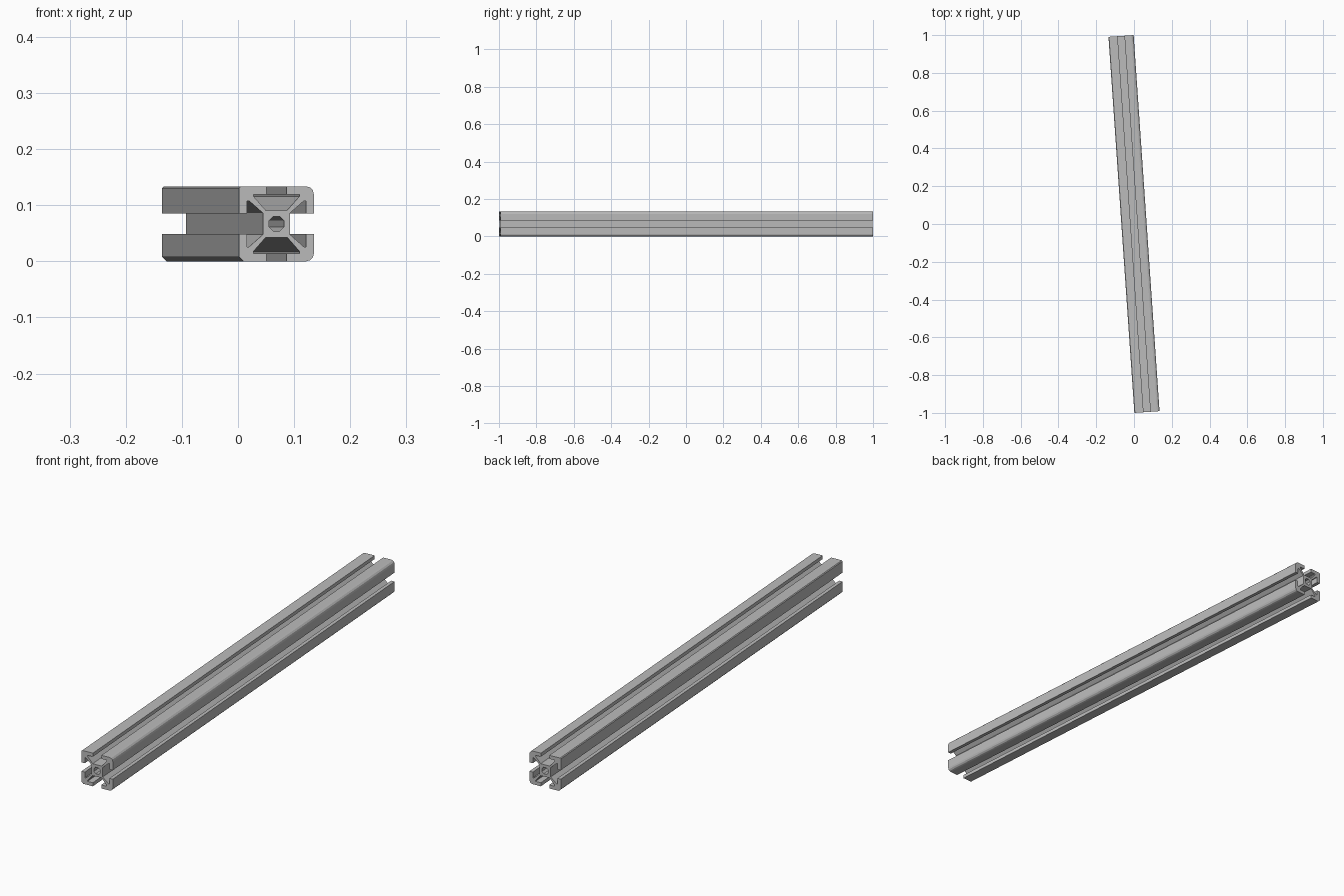
import bpy
import bmesh
from math import sin, cos, pi, radians
from mathutils import Matrix, Vector

if "Cube" in bpy.data.objects:
    bpy.data.objects.remove(bpy.data.objects["Cube"], do_unlink=True)

HALF = 0.0668      # half the width of the square section
LENGTH = 1.9956
TILT = radians(3.94)

aluminium = bpy.data.materials.new("aluminium_grey")
aluminium.use_nodes = True
GREY = (0.5, 0.5, 0.5, 1)
aluminium.diffuse_color = GREY
aluminium.node_tree.nodes["Principled BSDF"].inputs["Base Color"].default_value = GREY


def arc(cx, cy, r, start, end, steps):
    return [(cx + r * cos(start + (end - start) * i / steps),
             cy + r * sin(start + (end - start) * i / steps))
            for i in range(steps + 1)]


# One T-slot: mouth, lip, undercut and floor, from right to middle
half_slot = [(0.018, HALF), (0.018, 0.0525), (0.041, 0.0525),
             (0.041, 0.049), (0.019, 0.024)]
slot = half_slot + [(-x, y) for x, y in reversed(half_slot)]

# Corners: top left, bottom left, bottom right, top right
corners = [(0.003, 1), (0.008, 1), (0.014, 3), (0.014, 3)]

# Four slots and four corners make the outer outline
outline = []
for k, (radius, steps) in enumerate(corners):
    c = HALF - radius
    turn = Matrix.Rotation(k * pi / 2, 2)
    side = slot + arc(-c, c, radius, pi / 2, pi, steps)
    outline += [turn @ Vector(p) for p in side]

# Bore through the core
bore = arc(0, 0, 0.0145, pi / 8, 2 * pi + pi / 8, 8)[:-1]

bm = bmesh.new()
edges = []
for loop in (outline, bore):
    verts = [bm.verts.new((x, -LENGTH / 2, z)) for x, z in loop]
    edges += [bm.edges.new((verts[i - 1], verts[i])) for i in range(len(verts))]
bmesh.ops.triangle_fill(bm, edges=edges, use_beauty=True)

# Extrude the section along the bar
ext = bmesh.ops.extrude_face_region(bm, geom=bm.faces[:], use_keep_orig=True)
moved = [g for g in ext["geom"] if isinstance(g, bmesh.types.BMVert)]
bmesh.ops.translate(bm, verts=moved, vec=(0, LENGTH, 0))
bmesh.ops.recalc_face_normals(bm, faces=bm.faces[:])

mesh = bpy.data.meshes.new("slotted_bar")
bm.to_mesh(mesh)
bm.free()
mesh.materials.append(aluminium)
bar = bpy.data.objects.new("slotted_bar", mesh)
bar.location.z = HALF
bar.rotation_euler.z = TILT
bpy.context.collection.objects.link(bar)
